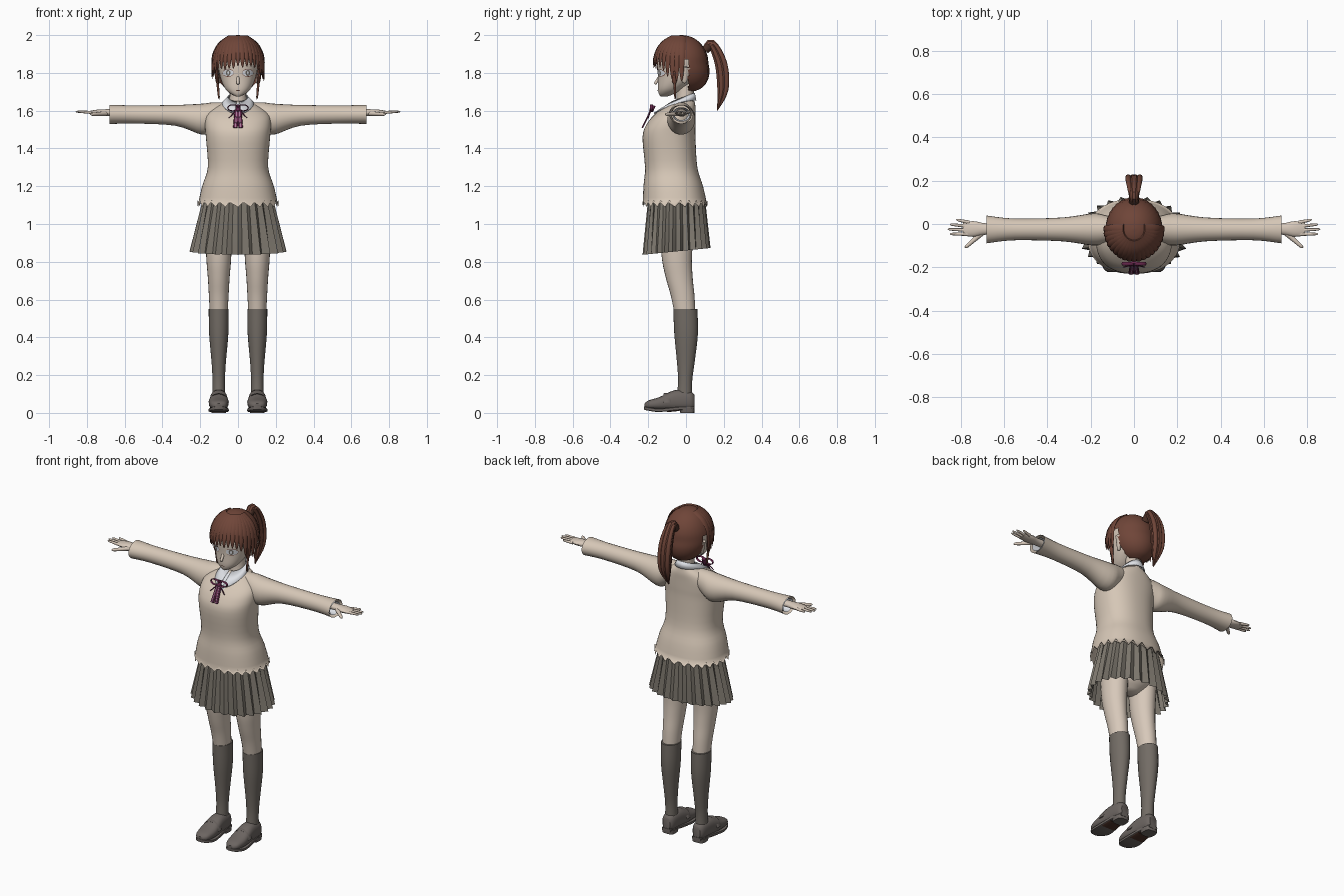
import bpy, bmesh, math, random
from math import sin, cos, pi, tau
from mathutils import Vector
from mathutils.bvhtree import BVHTree

random.seed(4)
if "Cube" in bpy.data.objects:
    bpy.data.objects.remove(bpy.data.objects["Cube"], do_unlink=True)

X, Y, Z = Vector((1, 0, 0)), Vector((0, 1, 0)), Vector((0, 0, 1))
SIDES = (("right", -1), ("left", 1))


def material(name, *rgb):
    mat = bpy.data.materials.new(name)
    mat.use_nodes = True
    mat.diffuse_color = (*rgb, 1)
    mat.node_tree.nodes["Principled BSDF"].inputs["Base Color"].default_value = (*rgb, 1)
    return mat


skin = material("skin", .68, .58, .49)
knit = material("beige knit", .67, .57, .47)
white = material("shirt white", .74, .76, .8)
grey = material("skirt grey", .2, .18, .15)
sock = material("sock grey", .17, .15, .13)
leather = material("shoe leather", .15, .13, .12)
brown = material("arch brown", .07, .03, .02)
hair = material("hair brown", .16, .06, .04)
purple = material("ribbon purple", .13, .02, .07)
pink = material("ribbon stripe", .4, .2, .33)


def make(name, verts, faces, mat, angle=40):
    bm = bmesh.new()
    points = [bm.verts.new(v) for v in verts]
    for face in faces:
        bm.faces.new([points[i] for i in face])
    bmesh.ops.recalc_face_normals(bm, faces=bm.faces)
    mesh = bpy.data.meshes.new(name)
    bm.to_mesh(mesh)
    bm.free()
    mesh.materials.append(mat)
    ob = bpy.data.objects.new(name, mesh)
    bpy.context.collection.objects.link(ob)
    bpy.ops.object.select_all(action='DESELECT')
    ob.select_set(True)
    bpy.context.view_layer.objects.active = ob
    bpy.ops.object.shade_smooth_by_angle(angle=math.radians(angle))
    return ob


def grid(rows, n, closed=True):
    # quads joining successive rows of n points
    return [(r * n + k, r * n + (k + 1) % n, (r + 1) * n + (k + 1) % n, (r + 1) * n + k)
            for r in range(rows - 1) for k in range(n if closed else n - 1)]


def spline(keys, steps):
    # smooth curve through the key tuples
    out = []
    last = len(keys) - 1
    for i in range(last):
        before, start, end, after = [keys[min(max(j, 0), last)] for j in range(i - 1, i + 3)]
        for k in range(steps):
            t = k / steps
            out.append([q + t / 2 * (r - p + t * (2 * p - 5 * q + 4 * r - s + t * (3 * (q - r) + s - p)))
                        for p, q, r, s in zip(before, start, end, after)])
    return out + [keys[last]]


def sweep(name, keys, mat, side=X, axis=None, n=16, steps=4, power=2, ripple=0, cap=True):
    # keys are (x, y, z, half width along side, half depth)
    rows = spline(keys, steps)
    centres = [Vector(row[:3]) for row in rows]
    verts = []
    for i, (centre, row) in enumerate(zip(centres, rows)):
        along = axis or (centres[min(i + 1, len(rows) - 1)] - centres[max(i - 1, 0)]).normalized()
        u = (side - along * side.dot(along)).normalized()
        v = along.cross(u)
        for k in range(n):
            c, s = cos(tau * k / n), sin(tau * k / n)
            groove = 1 - ripple * (k % 2)
            verts.append(centre + u * math.copysign(abs(c) ** (2 / power), c) * row[3] * groove
                         + v * math.copysign(abs(s) ** (2 / power), s) * row[4] * groove)
    ends = [range(n), range(len(verts) - n, len(verts))] if cap else []
    return make(name, verts, grid(len(rows), n) + ends, mat)


def stack(name, rows, mat, x=0, **options):
    # rows are (z, half width, front y, back y)
    keys = [(x, (front + back) / 2, z, width, (back - front) / 2) for z, width, front, back in rows]
    return sweep(name, keys, mat, axis=Z, **options)


def limb(name, start, end, radius, mat, side=X, flat=1, taper=.6, tip=.2):
    # straight tapering rod with a rounded tip
    start, end = Vector(start), Vector(end)
    shape = ((0, 1), (.5, (1 + taper) / 2), (.9, taper), (1, taper * tip))
    keys = [(*start.lerp(end, t), radius * r, radius * r * flat) for t, r in shape]
    return sweep(name, keys, mat, side=side, n=10)


def patch(name, target, cx, cz, rx, rz, lift, mat, n=20):
    # thin plate laid on the front of a target surface
    mesh = target.data
    tree = BVHTree.FromPolygons([v.co for v in mesh.vertices], [p.vertices for p in mesh.polygons])
    verts = []
    for ring in range(1, 5):
        for k in range(n):
            x = cx + rx * ring / 4 * cos(tau * k / n)
            z = cz + rz * ring / 4 * sin(tau * k / n)
            hit = tree.ray_cast(Vector((x, -1, z)), Y)[0]
            verts.append((x, hit.y - lift, z))
    return make(name, verts, grid(4, n) + [range(n)], mat)


# Sweater body with a notched hem
body = stack("sweater_body", [
    (1.09, .215, -.23, .115), (1.2, .19, -.225, .09), (1.3, .16, -.217, .06), (1.46, .17, -.23, .05),
    (1.53, .175, -.207, .05), (1.58, .165, -.165, .05), (1.62, .12, -.115, .05), (1.65, .06, -.07, .045)],
    knit, n=48, power=2.3, cap=False)
for v in body.data.vertices[:48]:
    v.co.z += .035 * (v.index % 2)

# Pleated skirt, each pleat stepping inward to the next
edges = 52
verts = []
for t in (0, .5, 1):
    for i in range(edges):
        a = tau * (i - .2 * (i % 2)) / edges
        fold = 1 - (.05 + .06 * t) * (i % 2)
        y = -.05 - (.15 + .03 * t) * fold * cos(a)
        verts.append(((.185 + .073 * t) * fold * sin(a), y, 1.14 - t * (.28 - y / 10)))
make("pleated_skirt", verts, grid(3, edges), grey, angle=15)
stack("hips", [(.88, .04, -.07, 0), (.95, .14, -.15, .06), (1.13, .15, -.16, .06)], skin, n=24)

# Neck, head and face
stack("neck", [(1.6, .06, -.06, .045), (1.65, .046, -.05, .04), (1.76, .045, -.05, .045)], skin)
head = stack("head", [(1.675, .01, -.135, -.1), (1.69, .04, -.144, -.06), (1.72, .07, -.149, -.01),
                      (1.78, .095, -.148, .06), (1.88, .11, -.15, .095), (1.95, .08, -.1, .06)],
             skin, n=32, power=2.2)
limb("nose", (0, -.14, 1.78), (0, -.165, 1.74), .008, skin, taper=1)
patch("mouth", head, 0, 1.707, .014, .002, .002, brown)
eye_layers = (("lash", .03, .021, hair), ("eye_white", .029, .018, white),
              ("iris", .012, .016, sock), ("pupil", .005, .009, white))
for label, s in SIDES:
    for i, (part, rx, rz, mat) in enumerate(eye_layers):
        patch(f"{label}_{part}", head, s * .052, 1.8, rx, rz, .002 + i * .0015, mat)
    limb(label + "_ear", (s * .118, .005, 1.83), (s * .1, -.01, 1.745), .012, skin, flat=1.8)


# Hair cap, opened at the face; t runs from the crown (0) to the nape (pi)
def skull(t):
    return 1.85 + .15 * cos(t), .132 * sin(t), .142 * sin(t), -.023 + .04 * max(0, -cos(t))


cap_rows = []
for i in range(1, 12):
    z, width, depth, middle = skull(pi * i / 12)
    cap_rows.append((z, width, middle - depth, middle + depth))
cap_rows.insert(0, (2, .004, -.027, -.019))
cap = stack("hair_cap", cap_rows, hair, n=72, ripple=.018)
bm = bmesh.new()
bm.from_mesh(cap.data)
centre_points = [(face, face.calc_center_median()) for face in bm.faces]
open_area = [face for face, point in centre_points if point.z < 1.87 and point.y < .012]
bmesh.ops.delete(bm, geom=open_area, context='FACES')
bm.to_mesh(cap.data)
bm.free()

# Fringe locks fan out from the crown
locks = 19
for i in range(locks):
    a = (i / (locks - 1) - .5) * pi
    end = 1.7 + .5 * sin(a) ** 4 + random.uniform(-.08, .08)
    keys = []
    for k in (0, .25, .5, .75, .9, 1):
        t = .35 + (end - .35) * k
        z, width, depth, middle = skull(min(t, pi / 2))
        size = math.sqrt(1.01 - k)
        keys.append((1.04 * width * sin(a), -.023 - 1.05 * depth * cos(a), skull(t)[0], .024 * size, .008 * size))
    sweep(f"fringe_lock_{i}", keys, hair, side=Vector((cos(a), sin(a), 0)), n=8)


# Ponytail with outer locks and a tie
def tress(name, x, shift, width, **options):
    path = ((.1, 1.92, .5), (.135, 1.955, .7), (.185, 1.85, 1), (.195, 1.71, .9), (.165, 1.6, .05))
    keys = [(x * size, y + shift * size, z, width * size, width * size) for y, z, size in path]
    sweep(name, keys, hair, **options)


tress("ponytail", 0, 0, .034, n=20, ripple=.08)
limb("hair_tie", (0, .1, 1.92), (0, .125, 1.945), .024, brown, taper=1, tip=.8)
for label, s in SIDES:
    tress(label + "_ponytail_lock", s * .026, .02, .013)
    limb(label + "_temple_lock", (s * .122, -.055, 1.88), (s * .108, -.062, 1.74), .014, hair, flat=1.5)
    limb(label + "_side_lock", (s * .112, -.062, 1.79), (s * .1, -.057, 1.66), .008, hair)

# Shirt front and folded collar
patch("shirt_front", body, 0, 1.6, .042, .045, .003, white, n=4)
upper, lower = [], []
for i in range(40):
    a = .16 + (tau - .32) * i / 39
    front = (1 + cos(a)) / 2
    upper.append((.054 * sin(a), -.008 - .055 * cos(a) - .012 * front, 1.695 - .045 * front))
    lower.append(((.09 - .01 * front) * sin(a), .055 - .228 * front, 1.655 - .068 * front ** 2))
collar = make("shirt_collar", upper + lower, grid(2, 40, closed=False), white)
collar.modifiers.new("thickness", 'SOLIDIFY').thickness = .006

# Neck ribbon
limb("ribbon_knot", (0, -.172, 1.628), (0, -.186, 1.595), .012, purple, taper=1, tip=.7)
for label, s in SIDES:
    loop = [tau * k / 12 for k in range(13)]
    sweep(label + "_ribbon_loop", [(s * .027 * (1 - cos(a)), -.183, 1.615 + .016 * sin(a), .008, .003)
                                   for a in loop], purple, side=Y, n=8)
    limb(label + "_ribbon_string", (0, -.185, 1.61), (s * .05, -.2, 1.56), .004, purple)
    for part, mat, width, lift in (("tail", purple, .012, 0), ("tail_stripe", pink, .003, .003)):
        sweep(f"{label}_ribbon_{part}", [(s * .006, -.183 - lift, 1.605, width, .003),
                                         (s * .014, -.23 - lift, 1.51, width, .003)], mat, n=8, power=4)

fingers = ("little", "ring", "middle", "index")
for label, s in SIDES:
    # Sleeve and shirt cuff
    sleeve = [(.05, 1.6, .045, .044), (.13, 1.57, .065, .074), (.19, 1.555, .074, .082),
              (.33, 1.575, .055, .055), (.55, 1.58, .05, .048), (.68, 1.58, .064, .051)]
    sweep(label + "_sleeve", [(s * x, -.025, z, depth, height) for x, z, depth, height in sleeve],
          knit, side=Y, axis=X, n=24, cap=False)
    sweep(label + "_shirt_cuff", [(s * .55, -.025, 1.58, .036, .03), (s * .675, -.025, 1.58, .048, .038)],
          white, side=Y, axis=X, n=24, cap=False)

    # Hand
    palm = [(.55, .026, .022), (.68, .026, .018), (.74, .036, .016), (.79, .03, .008)]
    sweep(label + "_palm", [(s * x, -.023, 1.59, depth, height) for x, depth, height in palm],
          skin, side=Y, axis=X)
    for i, finger in enumerate(fingers):
        limb(f"{label}_{finger}_finger", (s * .76, .007 - .018 * i, 1.59),
             (s * (.86 - .01 * (i - 2) ** 2), .02 - .022 * i, 1.595), .009, skin, side=Y)
    limb(label + "_thumb", (s * .7, -.04, 1.585), (s * .78, -.11, 1.58), .013, skin, side=Y)

    # Leg and knee sock
    x = s * .102
    stack(label + "_leg", [(1.08, .075, -.14, .05), (.84, .067, -.13, .032), (.72, .058, -.108, .035),
                           (.62, .052, -.08, .045), (.52, .047, -.06, .05)], skin, x=x, n=24)
    stack(label + "_sock", [(.55, .053, -.067, .06), (.42, .051, -.062, .063), (.27, .038, -.048, .046),
                            (.17, .033, -.042, .033), (.07, .035, -.05, .034)], sock, x=x, n=24)

    # Shoe with strap, sole, heel and arch
    shoe = [(-.22, .037, .018, .012), (-.2, .043, .041, .022), (-.14, .05, .052, .034),
            (-.06, .066, .046, .054), (.02, .065, .039, .05), (.044, .06, .024, .036)]
    sweep(label + "_shoe", [(x, *row) for row in shoe], leather, axis=Y, n=24, power=2.5)
    sweep(label + "_shoe_strap", [(x - .052 * cos(a), -.1, .055 + .047 * sin(a), .018, .003)
                                  for a in (0, pi / 4, pi / 2, pi * .75, pi)], leather, side=Y, n=8, power=4)
    sole = [(-.222, .026, .02), (-.2, .021, .042), (-.14, .014, .054), (-.03, .024, .042), (.046, .024, .028)]
    sweep(label + "_sole", [(x, y, z, width, .009) for y, z, width in sole], leather, axis=Y, power=6)
    stack(label + "_heel", [(0, .038, -.03, .044), (.025, .041, -.035, .046)], leather, x=x, power=3.5)
    sweep(label + "_arch", [(x, -.1, .007, .046, .003), (x, -.035, .013, .04, .003)], brown, axis=Y, n=8, power=6)
